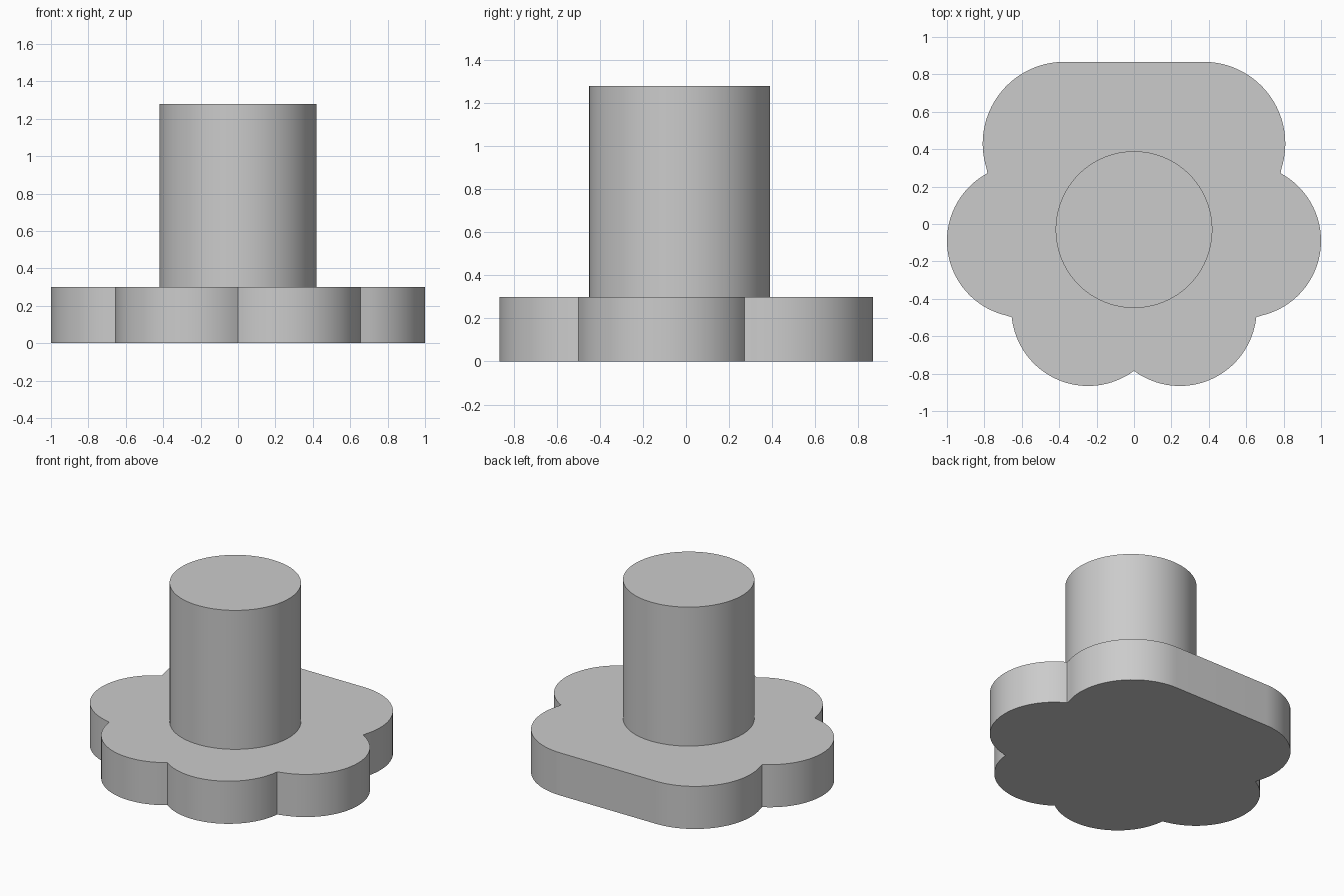
import bpy, bmesh, math

if "Cube" in bpy.data.objects:
    bpy.data.objects.remove(bpy.data.objects["Cube"])

grey = bpy.data.materials.new("light_grey")
grey.diffuse_color = (0.6, 0.6, 0.6, 1)
grey.use_nodes = True
grey.node_tree.nodes["Principled BSDF"].inputs["Base Color"].default_value = grey.diffuse_color


def finish(obj):
    obj.data.materials.append(grey)
    bpy.ops.object.select_all(action='DESELECT')
    obj.select_set(True)
    bpy.context.view_layer.objects.active = obj
    bpy.ops.object.shade_smooth_by_angle(angle=math.radians(25))


def arc(cx, cy, r, start, end, steps=32):
    """Counter-clockwise arc on a circle, from the bearing of start to that of end."""
    a0 = math.atan2(start[1] - cy, start[0] - cx)
    a1 = math.atan2(end[1] - cy, end[0] - cx)
    if a1 < a0:
        a1 += 2 * math.pi
    return [(cx + r * math.cos(a0 + (a1 - a0) * i / steps),
             cy + r * math.sin(a0 + (a1 - a0) * i / steps)) for i in range(steps + 1)]


# Lobed base: right half of the outline, front to back, then mirrored
notch_front, notch_low, notch_high = (0, -0.785), (0.652, -0.498), (0.783, 0.27)
front = arc(0.245, -0.455, 0.411, notch_front, notch_low)
side = arc(0.59, -0.09, 0.41, notch_low, notch_high)
back = arc(0.372, 0.43, 0.437, notch_high, (0.372, 0.867))
front[0] = notch_front
half = front + side[1:] + back[1:]
outline = half + [(-x, y) for x, y in reversed(half[1:])]

bm = bmesh.new()
face = bm.faces.new([bm.verts.new((x, y, 0)) for x, y in outline])
top = bmesh.ops.extrude_face_region(bm, geom=[face], use_keep_orig=True)["geom"]
bmesh.ops.translate(bm, vec=(0, 0, 0.3),
                    verts=[v for v in top if isinstance(v, bmesh.types.BMVert)])
bmesh.ops.recalc_face_normals(bm, faces=bm.faces)
mesh = bpy.data.meshes.new("lobed_base")
bm.to_mesh(mesh)
bm.free()
base = bpy.data.objects.new("lobed_base", mesh)
bpy.context.collection.objects.link(base)
finish(base)

# Round post standing on the base
bpy.ops.mesh.primitive_cylinder_add(vertices=96, radius=0.419, depth=0.978,
                                    location=(0, -0.03, 0.3 + 0.489))
post = bpy.context.object
post.name = "post"
finish(post)
